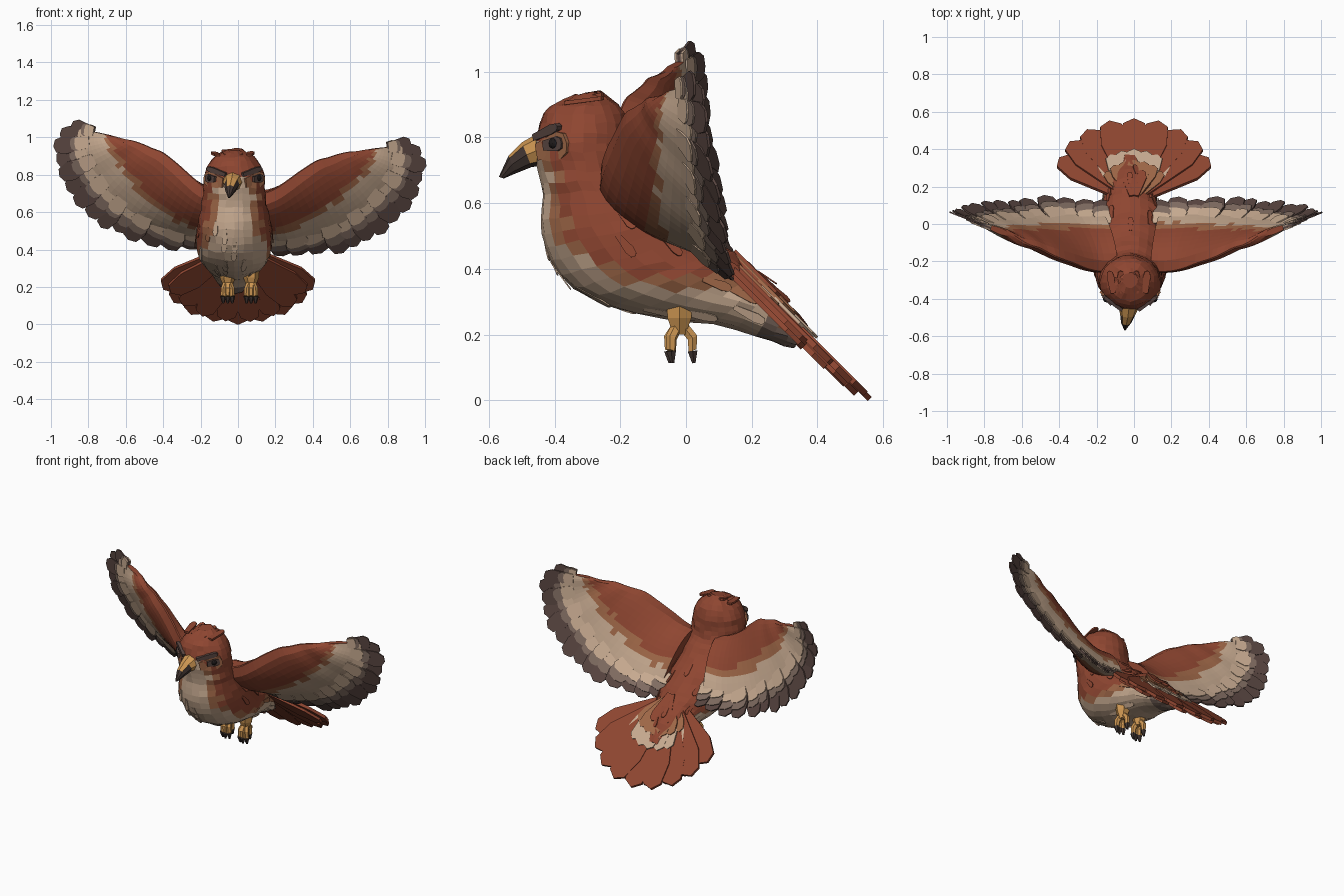
import bpy
import bmesh
import math
import random
from mathutils import Vector, Matrix

random.seed(4)
cube = bpy.data.objects.get("Cube")
if cube:
    bpy.data.objects.remove(cube)


# Flat colours shared by all parts
def linear(c):
    c /= 255
    return c / 12.92 if c < 0.04 else ((c + 0.055) / 1.055) ** 2.4


PALETTE = {
    "russet": (143, 70, 49), "cinnamon": (160, 104, 72), "cream": (200, 171, 145),
    "taupe": (128, 108, 97), "umber": (88, 69, 64), "horn": (66, 54, 50),
    "ochre": (205, 150, 82), "eye black": (30, 26, 26),
}
MATS = []
for label, rgb in PALETTE.items():
    m = bpy.data.materials.new(label)
    m.use_nodes = True
    col = [linear(c) for c in rgb] + [1]
    m.diffuse_color = col
    m.node_tree.nodes["Principled BSDF"].inputs["Base Color"].default_value = col
    MATS.append(m)
RUSSET, CINNAMON, CREAM, TAUPE, UMBER, HORN, OCHRE, BLACK = range(len(MATS))


def finish(name, bm):
    bmesh.ops.recalc_face_normals(bm, faces=bm.faces[:])
    mesh = bpy.data.meshes.new(name)
    bm.to_mesh(mesh)
    bm.free()
    for m in MATS:
        mesh.materials.append(m)
    obj = bpy.data.objects.new(name, mesh)
    bpy.context.collection.objects.link(obj)


def spline(points, count):
    """Resample a list of points of any dimension with a smooth curve."""
    pts = [Vector(p) for p in points]
    last, out = len(pts) - 1, []
    for k in range(count):
        f = k * last / (count - 1)
        i = min(int(f), last - 1)
        t = f - i
        b, c = pts[i], pts[i + 1]
        a = pts[i - 1] if i else b * 2 - c
        d = pts[i + 2] if i + 2 <= last else c * 2 - b
        out.append(0.5 * (b * 2 + (c - a) * t + (a * 2 - b * 5 + c * 4 - d) * t * t
                          + (b * 3 - a - c * 3 + d) * t ** 3))
    return out


def skin(bm, rings, rule):
    """Bridge rings of points; rule(ring, segment) gives the colour."""
    vs = [[bm.verts.new(p) for p in ring] for ring in rings]
    n = len(vs[0])
    for i in range(len(vs) - 1):
        for j in range(n):
            k = (j + 1) % n
            f = bm.faces.new((vs[i][j], vs[i][k], vs[i + 1][k], vs[i + 1][j]))
            f.material_index = rule(i, j)
    for end in (0, len(vs) - 1):
        bm.faces.new(vs[end]).material_index = rule(min(end, len(vs) - 2), 0)


def oval(front, back, width, n, x):
    """Ring through a front and a back point (y, z) with a half width."""
    f, b = Vector((x, *front)), Vector((x, *back))
    ring = []
    for j in range(n):
        a = math.tau * j / n
        ring.append((f + b) / 2 + (f - b) / 2 * math.cos(a)
                    + Vector((width * math.sin(a), 0, 0)))
    return ring


def tube(bm, points, radii, colour, n=6):
    pts = [Vector(p) for p in points]
    axis = (pts[-1] - pts[0]).to_track_quat('Z', 'Y')
    rings = [[p + axis @ Vector((r * math.cos(math.tau * j / n),
                                 r * math.sin(math.tau * j / n), 0)) for j in range(n)]
             for p, r in zip(pts, radii)]
    skin(bm, rings, lambda i, j: colour)


def feather(bm, base, tip, up, root, width, thick, colour):
    """Thin pointed slab from base to tip."""
    base, tip = Vector(base), Vector(tip)
    along = tip - base
    side = along.cross(up).normalized()
    up = side.cross(along).normalized() * thick / 2
    half = [(0, root), (0.72, width), (0.94, width * 0.7)]
    flat = [base + along * t + side * w / 2 for t, w in half] + [tip]
    flat += [base + along * t - side * w / 2 for t, w in reversed(half)]
    top = [bm.verts.new(p + up) for p in flat]
    low = [bm.verts.new(p - up) for p in flat]
    faces = [bm.faces.new(top), bm.faces.new(low)]
    for i in range(len(flat)):
        k = (i + 1) % len(flat)
        faces.append(bm.faces.new((top[i], top[k], low[k], low[i])))
    for f in faces:
        f.material_index = colour


# Body and head: front y z, back y z, half width, angle of the pale front
STATIONS = [
    (-.34, .93, -.26, .94, .04, 0), (-.42, .89, -.20, .895, .11, 0),
    (-.45, .83, -.17, .83, .15, 0), (-.46, .77, -.165, .76, .165, .55),
    (-.45, .70, -.15, .70, .165, .6), (-.435, .62, -.11, .65, .175, .55),
    (-.44, .53, -.05, .59, .19, .6), (-.42, .44, .02, .54, .20, .8),
    (-.35, .345, .09, .48, .20, 1.15), (-.22, .28, .15, .45, .19, 1.5),
    (-.05, .245, .20, .41, .155, 1.75), (.12, .225, .26, .36, .13, 1.75),
    (.25, .18, .31, .30, .09, 1.4), (.33, .16, .37, .23, .05, .9),
]
SEG = 24
stations = spline(STATIONS, 30)
rings = [[p + Vector([random.uniform(-.004, .004) for _ in range(3)])
          for p in oval(s[:2], s[2:4], s[4], SEG, -0.02)] for s in stations]


def body_colour(i, j):
    a = math.tau * (j + 0.5) / SEG
    a = min(a, math.tau - a) + random.uniform(-.1, .1)
    limit = stations[i][5]
    if limit < 0.3 or a > limit + 0.28:
        return RUSSET
    if a > limit:
        return CINNAMON
    return TAUPE if i > 25 else CREAM


plumage = [[body_colour(i, j) for j in range(SEG)] for i in range(len(rings))]
bm = bmesh.new()
skin(bm, rings, lambda i, j: plumage[i][j])
# Loose plumage lying over the body
for k in range(36):
    i, j = random.randrange(13, 26), random.randrange(SEG)
    base, tip = rings[i][j], rings[i + 2][j]
    out = (base - sum(rings[i], Vector()) / SEG).normalized()
    feather(bm, base, tip + out * 0.008, out, .015, .03, .004, plumage[i][j])
finish("body", bm)

# Crown tufts
bm = bmesh.new()
for x in (-.11, -.06, .01, .06):
    feather(bm, (x, -.37, .905), (x * 1.2, -.25, .94 - abs(x + .02) * .25),
            Vector((0, 0, 1)), .03, .04, .012, RUSSET)
finish("crown_tufts", bm)

# Beak: pale base and dark hooked tip
bm = bmesh.new()
BEAK = [((-.43, .825), (-.43, .715), .06, -.025), ((-.50, .785), (-.47, .71), .041, -.033),
        ((-.54, .745), (-.52, .69), .027, -.042), ((-.57, .68), (-.555, .675), .005, -.048)]
skin(bm, [oval(f, b, w, 8, x) for f, b, w, x in BEAK],
     lambda i, j: OCHRE if (i == 0 and j not in (3, 4)) or (i == 1 and j in (0, 7)) else HORN)
finish("beak", bm)

# Eyes with pale surrounds and dark brows
for sx, side in ((1, "left"), (-1, "right")):
    bm = bmesh.new()

    def face(x, y, z):
        return Vector((sx * x - 0.02, y, z))

    out = Vector((sx * .8, -.6, 0))
    feather(bm, face(.06, -.452, .755), face(.16, -.36, .785), out, .05, .085, .012, CINNAMON)
    feather(bm, face(.10, -.43, .775), face(.15, -.373, .783), out, .03, .045, .02, UMBER)
    feather(bm, face(.045, -.46, .80), face(.145, -.385, .835), out, .02, .03, .018, UMBER)
    bmesh.ops.create_icosphere(bm, subdivisions=2, radius=.019,
                               matrix=Matrix.Translation(face(.127, -.40, .782)))
    for f in bm.faces:
        if len(f.verts) == 3:
            f.material_index = BLACK
    finish(side + "_eye", bm)

# Wings: a tapered padded panel between the arm line and the feather tip line
ARM = [(.10, -.20, .65), (.20, -.20, .68), (.28, -.19, .73), (.36, -.17, .79),
       (.44, -.15, .85), (.50, -.13, .88), (.55, -.11, .91), (.60, -.10, .935),
       (.64, -.08, .95), (.67, -.06, .965), (.70, -.05, .975)]
TIPS = [(.16, .13, .40), (.30, .15, .37), (.45, .16, .385), (.60, .15, .415),
        (.70, .14, .455), (.80, .125, .525), (.89, .11, .62), (.96, .09, .72),
        (1, .075, .83), (.985, .06, .945), (.91, .03, 1.01)]
COUNT, CHORD = 29, 12
# Ends of the russet and cinnamon bands: at the body, and loss toward the tip
UPPER = [(.42, .34), (.54, .36)]
LOWER = [(.40, .34), (.48, .36)]
ROLL = (Matrix.Translation((0, 0, .7)) @ Matrix.Rotation(math.radians(3), 4, 'Y')
        @ Matrix.Translation((0, 0, -.7)))


def chord_at(u, s):
    start = -.17 * (1 - .8 * s)
    return start + (.75 - .2 * s - start) * u


def wing_colour(i, j):
    s = i / (COUNT - 1)
    on_top = j < CHORD
    u = (j + .5) / (CHORD - 1) if on_top else 1 - (j - CHORD + .5) / (CHORD - 1)
    t = chord_at(u, s) + random.uniform(-.03, .03)
    for colour, (reach, loss) in zip((RUSSET, CINNAMON), UPPER if on_top else LOWER):
        if t < reach - loss * s:
            return colour
    return CREAM


for sx, side in ((1, "left"), (-1, "right")):
    flip = Matrix.Diagonal((sx, 1, 1, 1))
    arm = [ROLL @ flip @ p for p in spline(ARM, COUNT)]
    tips = [ROLL @ flip @ p for p in spline(TIPS, COUNT)]
    panel, plumes = [], bmesh.new()
    for i, (base, tip) in enumerate(zip(arm, tips)):
        s = i / (COUNT - 1)
        k = min(max(i, 2), COUNT - 3)
        span = tips[k + 2] - tips[k - 2]
        up = (span + arm[k + 2] - arm[k - 2]).cross(tip - base).normalized() * sx
        upper, lower = [], []
        for c in range(CHORD):
            u = c / (CHORD - 1)
            h = .004 + (.075 - .062 * s ** .7) * 2.6 * math.sqrt(u) * (1 - u)
            p = base.lerp(tip, chord_at(u, s))
            upper.append(p + up * h)
            lower.append(p - up * h)
        panel.append(upper + lower[::-1])
        if i % 2:
            continue
        # Flight feathers with shorter pale coverts on both faces
        width = span.length * .62
        step = up * .003 * (i % 4 - 1)
        end = base.lerp(tip, 1 - random.uniform(0, .07) * (1 if 0 < i < 26 else 0))
        feather(plumes, base.lerp(tip, .4) + step, end + step, up,
                width * .5, width, .008, UMBER)
        for sign in (1, -1):
            for colour, reach, lift in ((TAUPE, .89, .006), (CREAM, .80, .011)):
                reach += random.uniform(-.025, .025) - .18 * s
                shift = up * sign * lift + step
                feather(plumes, base.lerp(tip, .6 - .2 * s) + shift,
                        base.lerp(tip, reach) + shift, up,
                        width * .6, width * (1 - .25 * s), .006, colour)
    finish(side + "_wing_feathers", plumes)
    bm = bmesh.new()
    skin(bm, panel, wing_colour)
    finish(side + "_wing", bm)

# Tail fan with pale coverts over its root
bm = bmesh.new()
PIVOT = Vector((0, .14, .44))
DOWN = Vector((0, 1, -1)).normalized()
UP = Vector((0, 1, 1)).normalized()


def fan(count, spread, length, shrink, width, lift, colour, thick):
    for i in range(count):
        u = 2 * i / (count - 1) - 1
        a = math.radians(spread) * u
        d = DOWN * math.cos(a) + Vector((math.sin(a), 0, 0))
        shift = UP * (lift + .004 * (i % 2) - .015 * u * u)
        feather(bm, PIVOT + shift, PIVOT + d * (length - shrink * u * u) + shift,
                UP, .05, width, thick, colour)


fan(9, 51, .605, .09, .165, -.012, RUSSET, .018)
fan(8, 47, .57, .08, .14, -.03, RUSSET, .018)
fan(7, 32, .36, .03, .10, .003, CREAM, .01)
fan(7, 36, .27, .02, .085, .009, CINNAMON, .01)
fan(5, 26, .20, .02, .07, .016, RUSSET, .01)
finish("tail", bm)

# Legs with hanging toes and dark claws
for x, side in ((.07, "left"), (-.055, "right")):
    bm = bmesh.new()
    tube(bm, [(x, -.02, .30), (x, -.02, .25), (x, -.02, .20)], [.045, .042, .022], OCHRE)
    for dx, y in ((-.02, -.045), (0, -.052), (.02, -.045), (0, .02)):
        knuckle, end = (x + dx, y, .19), (x + dx * 1.2, y, .15)
        tube(bm, [(x, -.02, .24), knuckle, end], [.018, .018, .015], OCHRE)
        tube(bm, [end, (x + dx * 1.2, y + .004, .113)], [.017, .006], HORN)
    finish(side + "_foot", bm)
